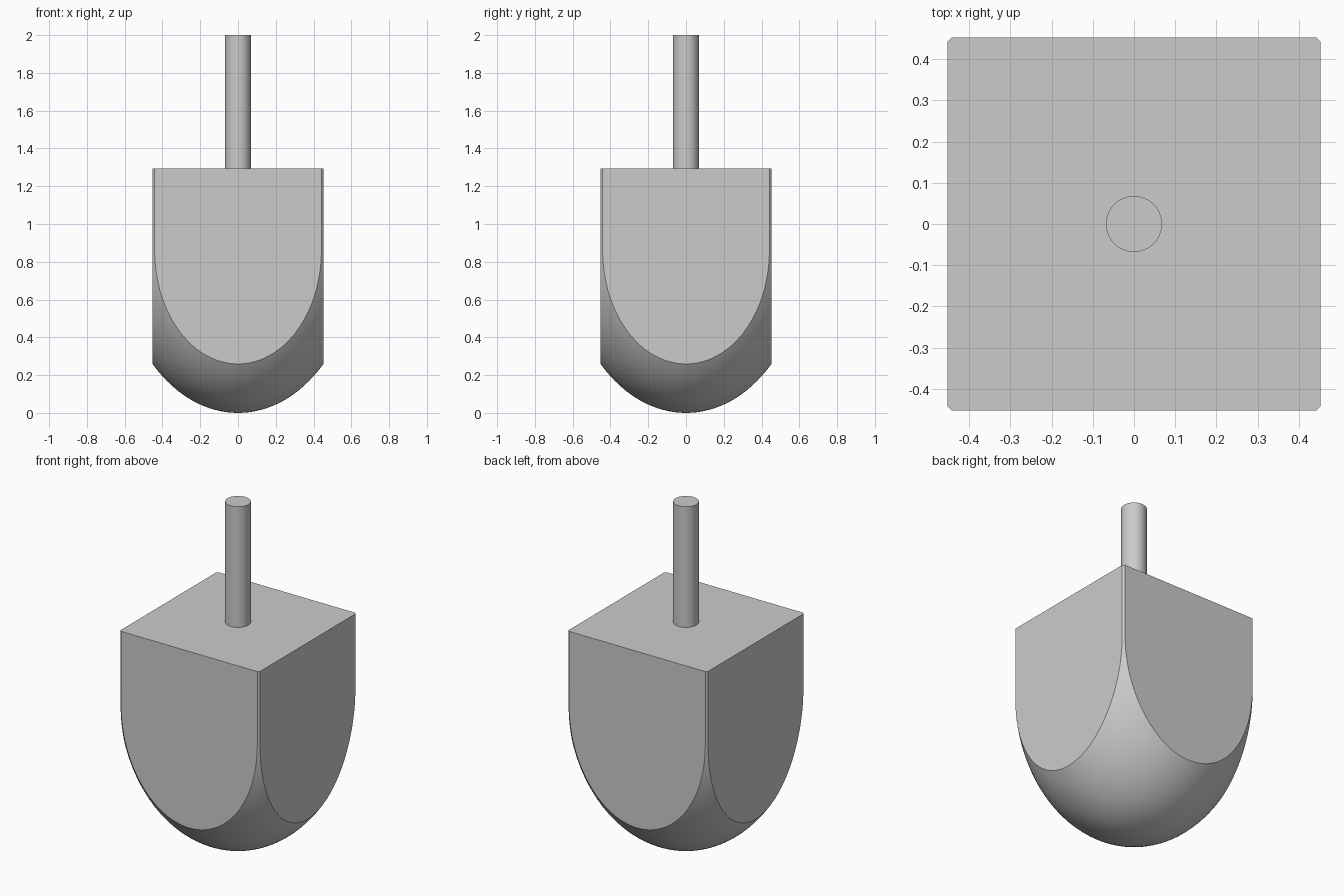
import bpy, bmesh, math

if "Cube" in bpy.data.objects:
    bpy.data.objects.remove(bpy.data.objects["Cube"])

HALF = 0.452      # half width of the square body
TOP = 1.293       # top of the body
R, C = 0.632, 0.86  # radius and height of the rounded base


def make_object(name, bm):
    bmesh.ops.recalc_face_normals(bm, faces=bm.faces[:])
    mesh = bpy.data.meshes.new(name)
    bm.to_mesh(mesh)
    bm.free()
    obj = bpy.data.objects.new(name, mesh)
    bpy.context.collection.objects.link(obj)
    return obj


def lathe(name, profile, steps):
    bm = bmesh.new()
    verts = [bm.verts.new((r, 0, z)) for r, z in profile]
    edges = [bm.edges.new(pair) for pair in zip(verts, verts[1:])]
    bmesh.ops.spin(bm, geom=verts + edges, cent=(0, 0, 0), axis=(0, 0, 1),
                   angle=math.tau, steps=steps)
    bmesh.ops.remove_doubles(bm, verts=bm.verts[:], dist=1e-5)
    return make_object(name, bm)


def smooth(obj):
    bpy.ops.object.select_all(action='DESELECT')
    obj.select_set(True)
    bpy.context.view_layer.objects.active = obj
    bpy.ops.object.shade_smooth_by_angle(angle=math.radians(20))


# Round-bottomed solid that trims the square block
N = 32
angles = [i / N * math.pi / 2 for i in range(N + 1)]
profile = [(R * math.sin(a), C * (1 - math.cos(a))) for a in angles]
rounder = lathe("rounding_cutter", profile + [(R, 1.6), (0, 1.6)], 128)
rounder.hide_render = True
rounder.hide_viewport = True

# Square body
bm = bmesh.new()
bmesh.ops.create_cube(bm, size=1)
for v in bm.verts:
    v.co = (v.co.x * 2 * HALF, v.co.y * 2 * HALF, TOP if v.co.z > 0 else -0.2)
body = make_object("body", bm)
mod = body.modifiers.new("round_base", 'BOOLEAN')
mod.operation = 'INTERSECT'
mod.solver = 'EXACT'
mod.object = rounder
bpy.context.view_layer.objects.active = body
bpy.ops.object.modifier_apply(modifier=mod.name)
bpy.data.objects.remove(rounder)
smooth(body)

# Handle stem
stem = lathe("stem", [(0, TOP - 0.05), (0.068, TOP - 0.05), (0.068, 2), (0, 2)], 48)
smooth(stem)
